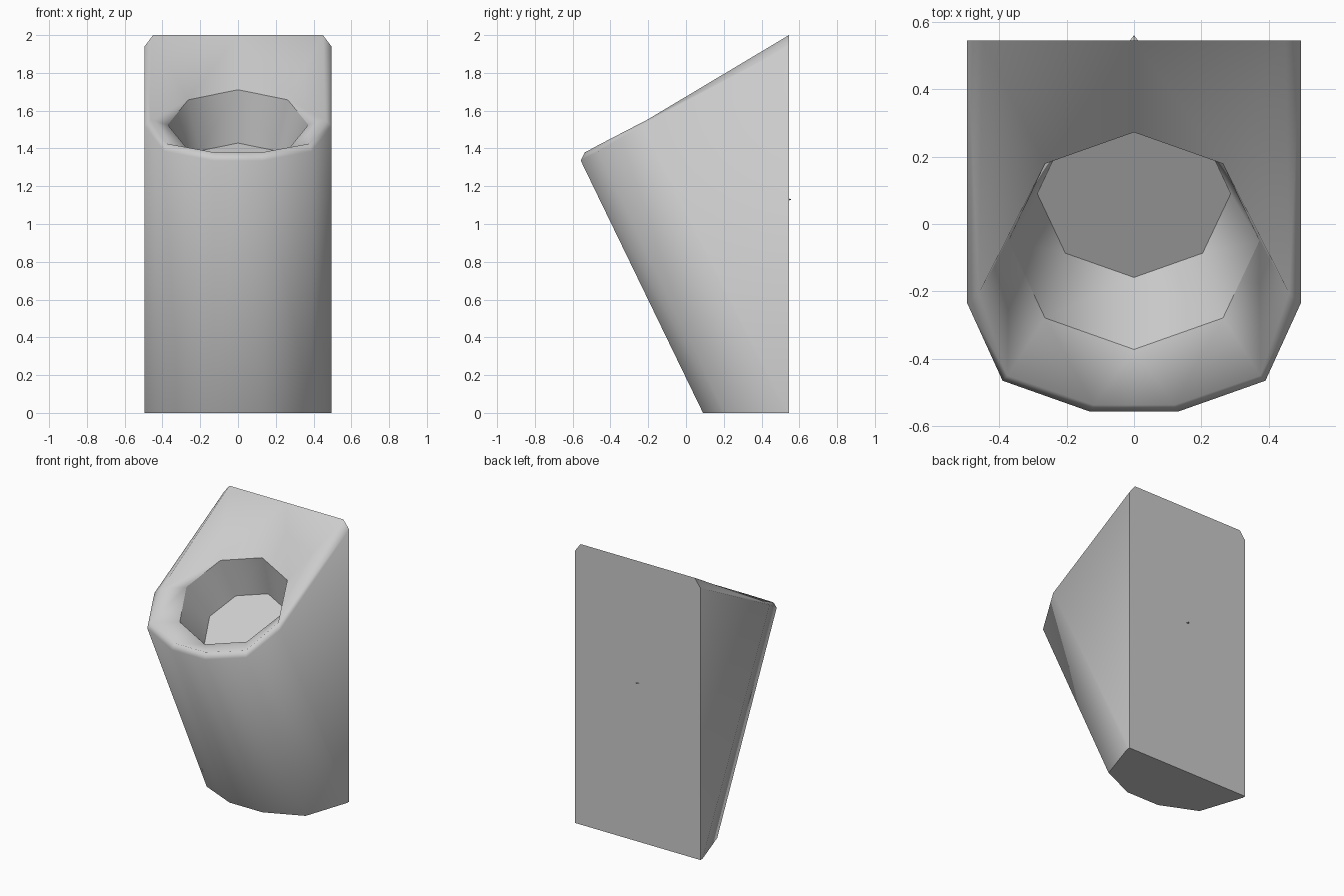
import bpy, bmesh

cube = bpy.data.objects.get("Cube")
if cube:
    bpy.data.objects.remove(cube, do_unlink=True)

grey = bpy.data.materials.new("plain_grey")
grey.use_nodes = True
COLOUR = (0.6, 0.6, 0.6, 1)
grey.diffuse_color = COLOUR
grey.node_tree.nodes["Principled BSDF"].inputs["Base Color"].default_value = COLOUR

BACK = 0.545
bm = bmesh.new()


def row(points):
    return [bm.verts.new(p) for p in points]


def strip(a, b):
    """Quads between two rows of equal length."""
    return [bm.faces.new((a[i], a[i + 1], b[i + 1], b[i])) for i in range(len(a) - 1)]


def octagon_half(cy, cz, radius):
    """Right half of a tilted octagon, from back to front."""
    unit = ((0, 1), (0.71, 0.71), (1, 0), (0.71, -0.71), (0, -1))
    return row([(radius * u, cy + 0.866 * radius * v, cz + 0.5 * radius * v) for u, v in unit])


# half outlines, from the middle of the back round to the middle of the front
base = row([(0, BACK, 0), (0.495, BACK, 0), (0.495, 0.52, 0),
            (0.39, 0.205, 0), (0.13, 0.09, 0), (0, 0.09, 0)])
edge = row([(0.495, BACK, 1.94), (0.495, -0.235, 1.52),
            (0.39, -0.465, 1.385), (0.13, -0.557, 1.335), (0, -0.557, 1.335)])
crest = row([(0, BACK, 2), (0.45, BACK, 2), (0.46, -0.205, 1.552),
             (0.375, -0.45, 1.425), (0.12, -0.537, 1.378), (0, -0.537, 1.378)])
rim = octagon_half(-0.05, 1.525, 0.372)
floor = octagon_half(0.09, 1.285, 0.287)

# underside, back, sloping shell and rolled lip
bottom = bm.faces.new(base)
back = bm.faces.new((base[0], base[1], edge[0], crest[1], crest[0]))
strip(base[1:], edge)
strip(edge, crest[1:])

# dished top running from the lip to the hole
o, i = crest, rim
for face in ((o[0], o[1], i[1], i[0]), (o[1], o[2], i[1]), (o[2], i[2], i[1]),
             (o[2], o[3], i[2]), (o[3], i[3], i[2]), (o[3], o[4], i[3]),
             (o[4], o[5], i[4], i[3])):
    bm.faces.new(face)

# hole wall and floor
strip(rim, floor)
well = bm.faces.new(floor)

bmesh.ops.recalc_face_normals(bm, faces=bm.faces)
if bottom.normal.z > 0:
    bmesh.ops.reverse_faces(bm, faces=bm.faces)

# smooth shading with hard edges at the back, base, hole rim and floor
for f in bm.faces:
    f.smooth = True
for f in (bottom, back, well):
    for e in f.edges:
        e.smooth = False
for a, b in zip(rim, rim[1:]):
    bm.edges.get((a, b)).smooth = False

mesh = bpy.data.meshes.new("body")
bm.to_mesh(mesh)
bm.free()
mesh.materials.append(grey)
body = bpy.data.objects.new("body", mesh)
bpy.context.collection.objects.link(body)
mirror = body.modifiers.new("mirror", "MIRROR")
mirror.use_clip = True

# tiny pip on the back face
bpy.ops.mesh.primitive_cone_add(vertices=4, radius1=0.012, depth=0.015,
                                location=(0, BACK + 0.0075, 1.13), rotation=(-1.5708, 0, 0))
pip = bpy.context.object
pip.name = "back_pip"
pip.scale.y = 0.4
pip.data.materials.append(grey)
